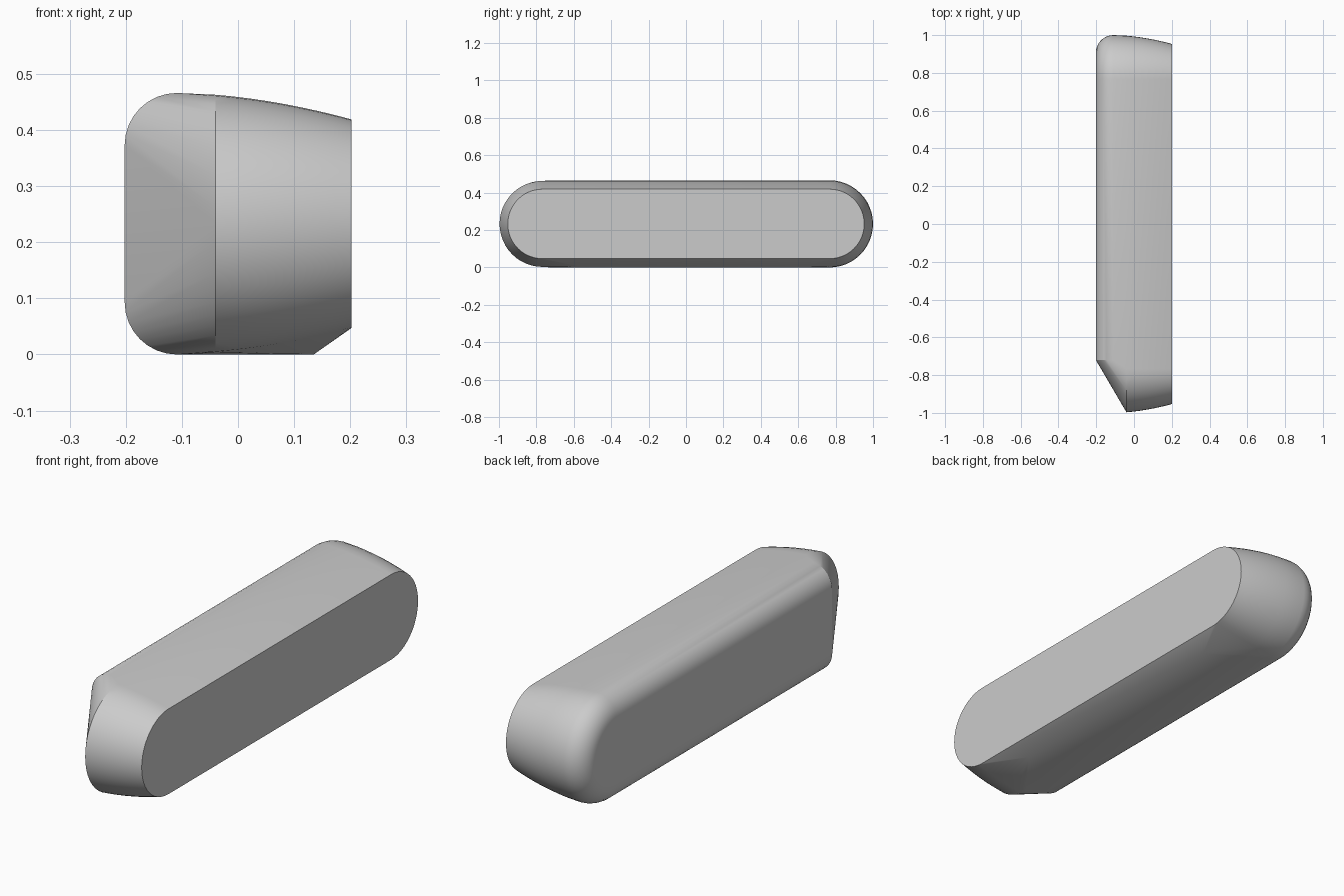
import bpy, bmesh, math

cube = bpy.data.objects.get("Cube")
if cube:
    bpy.data.objects.remove(cube)

MID_Z = 0.233      # height of the long axis
RADIUS = 0.233     # end cap radius at the widest ring
HALF = 0.767       # half length of the straight run
CORNER = 0.093     # rounding of the right side edge
CUT_Y = -0.72      # where the slanted front cut starts
CUT_X = -0.04      # where the slanted front cut ends


def ring(x, inset, steps=24):
    """Rounded-end slot outline; clipped at the front inside the slanted cut."""
    r = RADIUS - inset
    front = -HALF if x >= CUT_X else CUT_Y
    pts = []
    for i in range(steps + 1):
        a = math.pi * (i / steps - 0.5)
        y, z = r * math.cos(a), MID_Z + r * math.sin(a)
        pts.append((x, HALF + y, z))
        if x >= CUT_X:
            pts.append((x, front - y, z))
    for s in (-1, 1):
        pts.append((x, front, MID_Z + s * r))
    return pts


# Rings along the width: rounded right edge, then a gentle taper to the left
points = []
for i in range(9):
    a = math.pi / 2 * i / 8
    points += ring(-0.202 + CORNER * (1 - math.cos(a)), CORNER * (1 - math.sin(a)))
for i in range(9):
    x = CUT_X + (0.202 - CUT_X) * i / 8
    points += ring(x, 0.047 * ((x + 0.11) / 0.312) ** 1.8)

# Flat underside reaching out to the lower left bevel
points += [(0.135, -0.535, 0), (0.135, 0.62, 0)]

# Skin the outline rings into one convex body
bm = bmesh.new()
for p in points:
    bm.verts.new(p)
bmesh.ops.remove_doubles(bm, verts=bm.verts[:], dist=0.0005)
hull = bmesh.ops.convex_hull(bm, input=bm.verts[:])
loose = {v for v in hull["geom_interior"] + hull["geom_unused"]
         if isinstance(v, bmesh.types.BMVert) and not v.link_faces}
bmesh.ops.delete(bm, geom=list(loose), context='VERTS')
bmesh.ops.dissolve_limit(bm, angle_limit=math.radians(0.3),
                         verts=bm.verts[:], edges=bm.edges[:])
bmesh.ops.recalc_face_normals(bm, faces=bm.faces[:])
mesh = bpy.data.meshes.new("rounded_bar")
bm.to_mesh(mesh)
bm.free()
bar = bpy.data.objects.new("rounded_bar", mesh)
bpy.context.collection.objects.link(bar)

# Single grey material
grey = bpy.data.materials.new("light_grey")
grey.use_nodes = True
color = (0.6, 0.6, 0.6, 1)
grey.diffuse_color = color
grey.node_tree.nodes["Principled BSDF"].inputs["Base Color"].default_value = color
mesh.materials.append(grey)

bpy.ops.object.select_all(action='DESELECT')
bar.select_set(True)
bpy.context.view_layer.objects.active = bar
bpy.ops.object.shade_smooth_by_angle(angle=math.radians(20))
